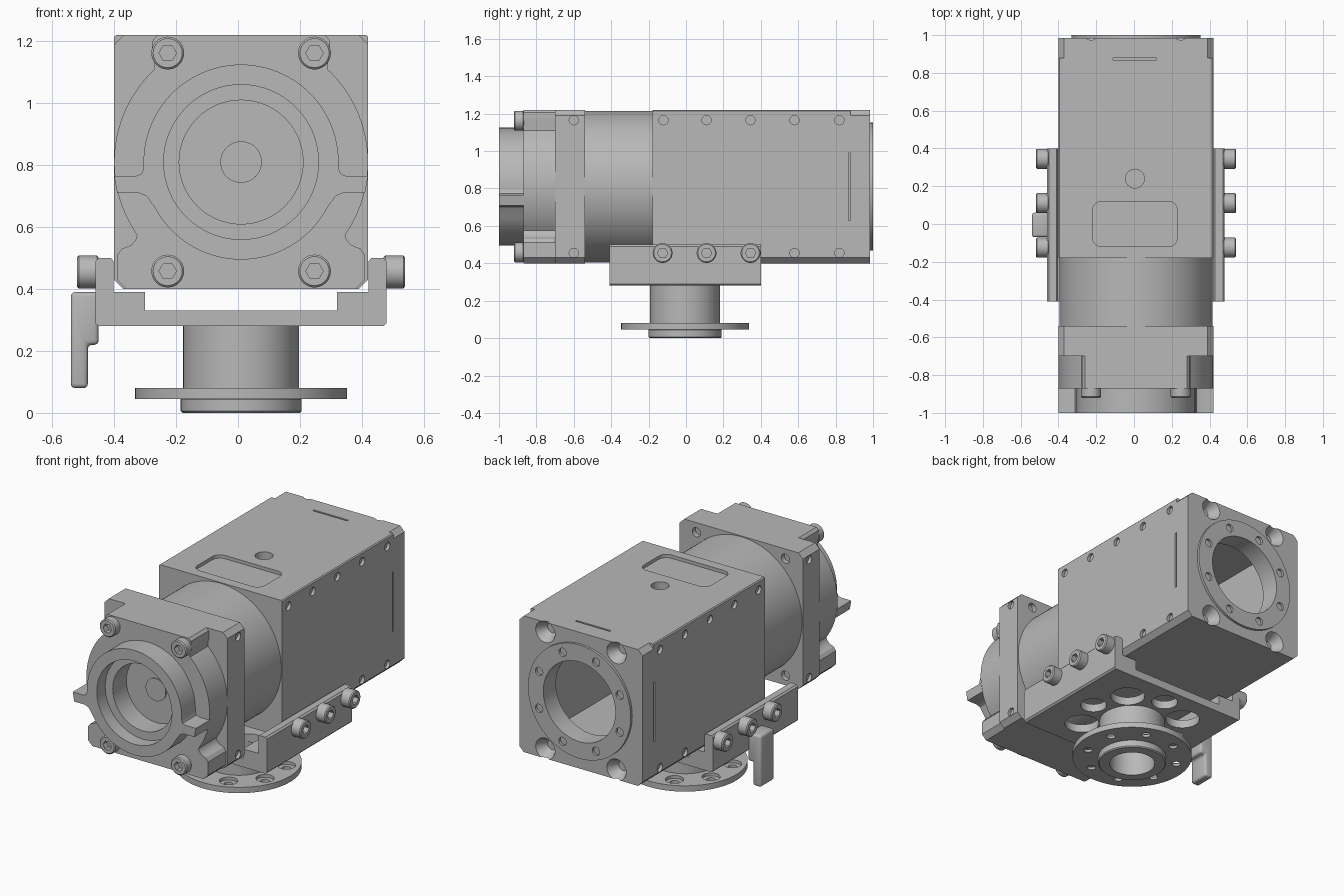
import bpy, bmesh
from math import sin, cos, pi, radians

if "Cube" in bpy.data.objects:
    bpy.data.objects.remove(bpy.data.objects["Cube"])

GREY = (0.48, 0.48, 0.48, 1)
metal = bpy.data.materials.new("machined grey")
metal.use_nodes = True
metal.diffuse_color = GREY
metal.node_tree.nodes["Principled BSDF"].inputs["Base Color"].default_value = GREY

CX, CZ, H = 0.01, 0.81, 0.41          # body axis and half width


# ---------- outlines ----------
def arc(u, v, r, a0, a1, n):
    return [(u + r * cos(radians(a0 + (a1 - a0) * i / n)),
             v + r * sin(radians(a0 + (a1 - a0) * i / n))) for i in range(n + 1)]


def circle(u, v, r, n=64):
    return arc(u, v, r, 0, 360, n)[:-1]


def rect(u0, v0, u1, v1, low=0, high=0):
    pts = []
    for u, v, c, s in ((u0, v0, low, 1), (u1, v0, low, -1)):
        pair = [(u, v + c), (u + s * c, v)] if c else [(u, v)]
        pts += pair if s > 0 else pair[::-1]
    for u, v, c, s in ((u1, v1, high, -1), (u0, v1, high, 1)):
        pair = [(u, v - c), (u + s * c, v)] if c else [(u, v)]
        pts += pair if s < 0 else pair[::-1]
    return pts


def mirrored(half, u=CX, v=CZ):
    pts = half + [(-x, z) for x, z in reversed(half) if abs(x) > 1e-5]
    return [(x + u, z + v) for x, z in pts]


# ---------- solids ----------
def prism(bm, axis, pts, a, b, pts2=None):
    put = {"X": lambda u, v, w: (w, u, v),
           "Y": lambda u, v, w: (u, w, v),
           "Z": lambda u, v, w: (u, v, w)}[axis]
    lo = [bm.verts.new(put(u, v, a)) for u, v in pts]
    hi = [bm.verts.new(put(u, v, b)) for u, v in (pts2 or pts)]
    faces = [bm.faces.new(lo), bm.faces.new(hi)]
    for i in range(len(lo)):
        j = (i + 1) % len(lo)
        faces.append(bm.faces.new((lo[i], lo[j], hi[j], hi[i])))
    bmesh.ops.recalc_face_normals(bm, faces=faces)


def part(name, *solids):
    bm = bmesh.new()
    for s in solids:
        prism(bm, *s)
    me = bpy.data.meshes.new(name)
    bm.to_mesh(me)
    bm.free()
    me.materials.append(metal)
    ob = bpy.data.objects.new(name, me)
    bpy.context.scene.collection.objects.link(ob)
    return ob


def bake(ob):
    dg = bpy.context.evaluated_depsgraph_get()
    me = bpy.data.meshes.new_from_object(ob.evaluated_get(dg))
    ob.modifiers.clear()
    ob.data = me


def cut(ob, *solids):
    tool = part("cutter", *solids)
    mod = ob.modifiers.new("cut", "BOOLEAN")
    mod.operation, mod.solver, mod.object = "DIFFERENCE", "EXACT", tool
    bake(ob)
    bpy.data.objects.remove(tool)


def bevel(ob, width, segments=1):
    mod = ob.modifiers.new("bevel", "BEVEL")
    mod.width, mod.segments, mod.limit_method = width, segments, "ANGLE"
    mod.angle_limit = radians(40)
    bake(ob)


def screw(name, axis, u, v, a, b):
    s = 1 if b > a else -1
    ob = part(name, (axis, circle(u, v, 0.053, 32), a, b))
    bevel(ob, 0.006)
    cut(ob, (axis, circle(u, v, 0.028, 6), b + s * 0.01, b - s * 0.035))


corners = [(CX + sx * 0.237, CZ + sz * 0.352) for sx in (-1, 1) for sz in (-1, 1)]
square = rect(CX - H, CZ - H, CX + H, CZ + H, 0.03, 0.03)


def side_holes(ys):
    return [("X", circle(y, z, 0.025, 16), CX + s * (H - 0.018), CX + s * (H + 0.02))
            for y in ys for z in (0.455, 1.165) for s in (-1, 1)]


# ---------- main housing, hollow, with window recess and vent ----------
body = part("main_housing", ("Y", rect(CX - H, CZ - H, CX + H, CZ + H, 0.03, 0.006), -0.18, 0.88))
cut(body, ("Y", rect(CX - 0.35, CZ - 0.35, CX + 0.35, CZ + 0.35), -0.1, 0.9))
cut(body, *side_holes((-0.12, 0.11, 0.345, 0.58, 0.82)))
r = 0.05
window = (arc(0.18, 0.07, r, 0, 90, 6) + arc(-0.17, 0.07, r, 90, 180, 6)
          + arc(-0.17, -0.07, r, 180, 270, 6) + arc(0.18, -0.07, r, 270, 360, 6))
cut(body, ("Z", window, 1.2, 1.25), ("Z", circle(0.005, 0.24, 0.05, 32), 1.1, 1.25))
cut(body, ("Z", rect(-0.11, 0.868, 0.12, 0.9), 1.208, 1.25),
    *[("X", rect(0.868, 0.63, 0.9, 0.99), CX + s * 0.395, CX + s * 0.45) for s in (-1, 1)])

# ---------- rear cap and port ring ----------
cap = part("rear_cap", ("Y", square, 0.88, 0.985))
cut(cap, ("Y", circle(CX, CZ, 0.24), 0.8, 1.1),
    *[("Y", circle(u, v, 0.03, 24), 0.92, 0.99, circle(u, v, 0.067, 24)) for u, v in corners])
ring = part("rear_port_ring", ("Y", circle(CX, CZ, 0.342), 0.97, 1.0))
cut(ring, ("Y", circle(CX, CZ, 0.24), 0.9, 1.1),
    *[("Y", circle(u, v, 0.025, 16), 0.98, 1.1)
      for u, v in arc(CX, CZ, 0.29, 22.5, 337.5, 7)])

# ---------- round neck and front flange ----------
part("round_neck", ("Y", circle(CX, CZ, 0.405, 96), -0.56, -0.16))
flange = part("front_flange", ("Y", square, -0.70, -0.54))
cut(flange, *side_holes([-0.6]),
    *[("Y", circle(u * 1.25, v, 0.028, 16), -0.57, -0.5) for u, v in corners])

# ---------- front plate: round sides, top ears, square feet ----------
plate = part("front_plate", ("Y", mirrored(
    [(0.27, 0.41), (0.285, 0.395), (0.288, 0.36), (0.28, 0.325)]
    + arc(0, 0, H, 47, -35, 28)
    + [(0.34, -0.25), (0.355, -0.268), (0.385, -0.28), (0.4, -0.3),
       (0.4, -0.38), (0.37, -0.41)]), -0.87, -0.69))
cut(plate, ("Y", circle(CX, CZ, 0.2), -0.9, -0.79))

# ---------- front rim with side wings and stepped bore ----------
rim = part("front_rim", ("Y", mirrored(
    arc(0, 0, 0.315, 90, 0, 24)
    + [(0.315, -0.02), (0.322, -0.038), (0.34, -0.045), (0.41, -0.045),
       (0.4, -0.1), (0.33, -0.1), (0.305, -0.11)]
    + arc(0, 0, 0.315, -28, -90, 16)), -1.0, -0.865))
cut(rim, ("Y", circle(CX, CZ, 0.25), -1.1, -0.92))
cut(rim, ("Y", circle(CX, CZ, 0.2), -0.95, -0.8))
part("bore_center", ("Y", circle(CX, CZ, 0.067, 40), -0.797, -0.78))
for u, v in corners:
    screw("front_screw", "Y", u, v, -0.865, -0.92)

# ---------- cradle bracket ----------
cradle = part("cradle_bracket", ("Y", mirrored(
    [(0.31, 0.33), (0.31, 0.39), (0.412, 0.39), (0.412, 0.49), (0.42, 0.5),
     (0.46, 0.5), (0.47, 0.49), (0.47, 0.29), (0.46, 0.28)], CX, 0), -0.41, 0.40))
cut(cradle, *[("Z", circle(u, v, 0.075 if i % 2 else 0.098, 40), 0.2, 0.36)
              for i, (u, v) in enumerate(arc(CX, -0.005, 0.29, 45, 360, 7))])
for y in (-0.125, 0.11, 0.345):
    for s in (-1, 1):
        screw("cradle_screw", "X", y, 0.455, CX + s * 0.46, CX + s * 0.53)

# ---------- locking lever ----------
lever = part("locking_lever", ("Y", [(-0.54, 0.08), (-0.485, 0.08), (-0.485, 0.22),
                                     (-0.45, 0.22), (-0.45, 0.39), (-0.54, 0.39)], -0.07, 0.06))
bevel(lever, 0.014, 3)

# ---------- mounting hub and base disc ----------
bore = ("Z", circle(CX, -0.005, 0.13), -0.1, 0.26)
hub = part("mounting_hub", ("Z", circle(CX, -0.005, 0.187), 0.06, 0.29))
cut(hub, bore)
disc = part("base_disc", ("Z", circle(CX, -0.005, 0.342, 96), 0.045, 0.08))
ring_pts = arc(CX, -0.005, 0.265, 22.5, 337.5, 7)
cut(disc, bore, *[("Z", circle(u, v, 0.025, 20), 0.0, 0.1) for u, v in ring_pts])
cut(disc, *[("Z", circle(u, v, 0.05, 24), 0.062, 0.1) for u, v in ring_pts])
boss = part("base_boss", ("Z", circle(CX, -0.005, 0.195), 0.0, 0.05))
bevel(boss, 0.006)
cut(boss, bore)

# ---------- smooth rounds, crisp edges ----------
for ob in bpy.context.scene.objects:
    if ob.type == "MESH" and metal.name in ob.data.materials:
        ob.data.shade_smooth()
        ob.data.set_sharp_from_angle(angle=radians(30))
